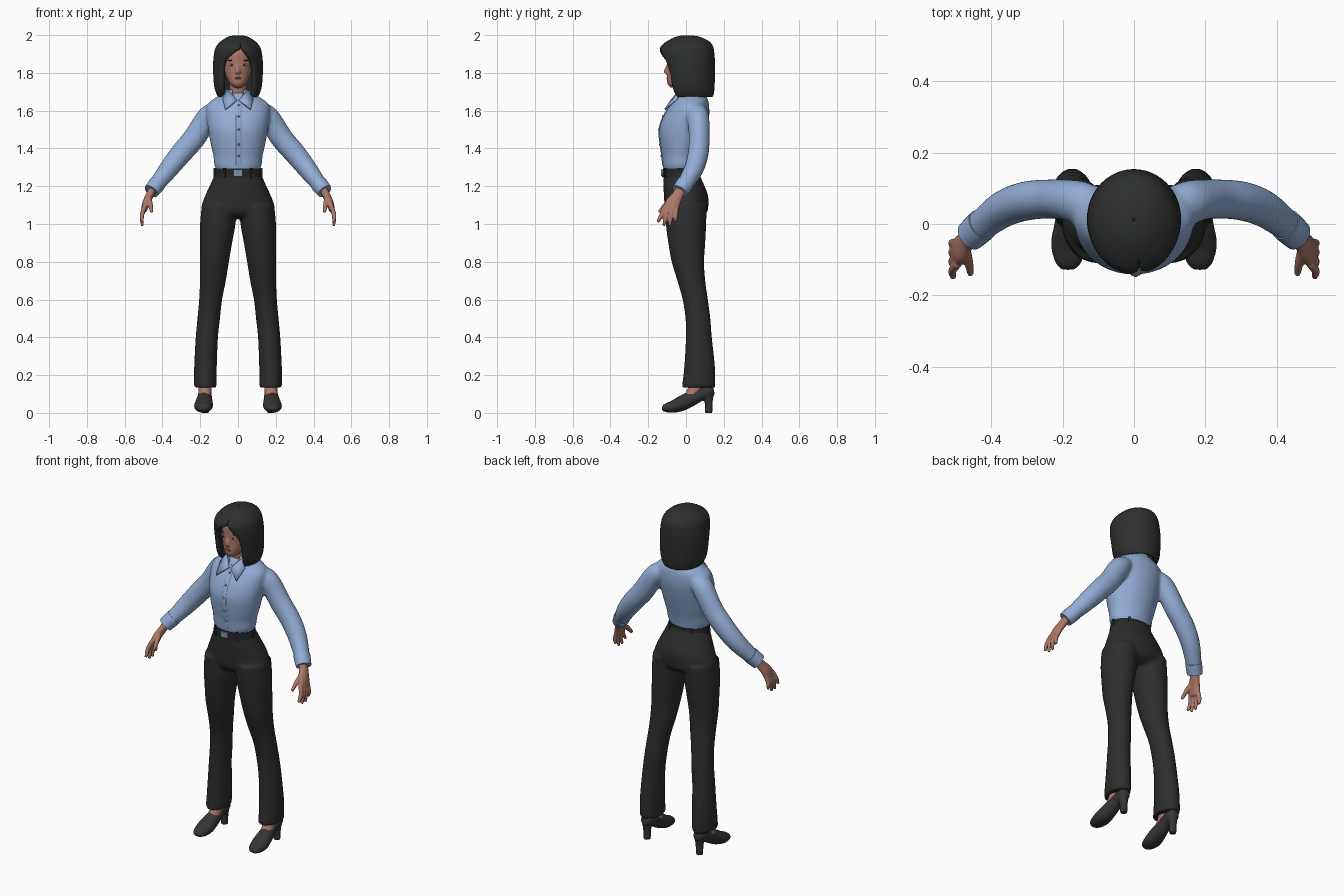
import bpy
import bmesh
import math
from mathutils import Vector, Matrix

if "Cube" in bpy.data.objects:
    bpy.data.objects.remove(bpy.data.objects["Cube"])


def material(name, r, g, b):
    m = bpy.data.materials.new(name)
    m.use_nodes = True
    m.diffuse_color = (r, g, b, 1)
    bsdf = m.node_tree.nodes["Principled BSDF"]
    bsdf.inputs["Base Color"].default_value = (r, g, b, 1)
    bsdf.inputs["Roughness"].default_value = 0.8
    return m


SKIN = material("skin", .42, .19, .14)
SHIRT = material("shirt blue", .29, .42, .67)
CLOTH = material("trouser black", .026, .026, .026)
HAIR = material("hair black", .026, .028, .028)
SHOE = material("shoe black", .035, .035, .035)
BELT = material("belt black", .018, .018, .02)
METAL = material("buckle grey blue", .2, .28, .4)
LIP = material("lip", .33, .12, .1)
WHITE = material("eye white", .55, .52, .5)
IRIS = material("eye brown", .04, .025, .02)


def smooth_rows(rows, steps=4):
    """Catmull-Rom refinement of a list of stations."""
    p = [Vector(r) for r in rows]
    out = []
    for i in range(len(p) - 1):
        a, b, c, d = p[max(i - 1, 0)], p[i], p[i + 1], p[min(i + 2, len(p) - 1)]
        for k in range(steps):
            t = k / steps
            out.append(b + (c - a) * (t / 2) + (a * 2 - b * 5 + c * 4 - d) * (t * t / 2)
                       + (b * 3 - a - c * 3 + d) * (t ** 3 / 2))
    return out + [p[-1]]


def loft(bm, stations, flat=False, ref=(0, 1, 0), mirror=False, n=24):
    """Closed skin through elliptical rings, each (x, y, z, radius_a, radius_b)."""
    rows = smooth_rows(stations)
    rings = []
    for i, s in enumerate(rows):
        t = Vector((0, 0, 1))
        if not flat:
            t = Vector((rows[min(i + 1, len(rows) - 1)] - rows[max(i - 1, 0)])[:3]).normalized()
        u = Vector(ref).cross(t).normalized()
        v = t.cross(u)
        ring = []
        for k in range(n):
            w = math.tau * k / n
            ring.append(bm.verts.new(Vector(s[:3]) + u * s[3] * math.cos(w) + v * s[4] * math.sin(w)))
        rings.append(ring)
    for a, b in zip(rings, rings[1:]):
        for k in range(n):
            bm.faces.new((a[k], a[(k + 1) % n], b[(k + 1) % n], b[k]))
    bm.faces.new(rings[0])
    bm.faces.new(rings[-1])
    if mirror:
        loft(bm, [(-s[0],) + tuple(s[1:]) for s in stations], flat, ref, False, n)


def ball(bm, loc, size, mirror=False):
    for sx in ((1, -1) if mirror else (1,)):
        m = Matrix.Translation((sx * loc[0], loc[1], loc[2])) @ Matrix.Diagonal((*size, 1))
        bmesh.ops.create_uvsphere(bm, u_segments=16, v_segments=10, radius=1, matrix=m)


def box(bm, loc, size, turn=0):
    m = Matrix.Translation(loc) @ Matrix.Rotation(turn, 4, "Z") @ Matrix.Diagonal((*size, 1))
    bmesh.ops.create_cube(bm, size=1, matrix=m)


def finish(name, bm, mat, voxel=0, recalc=True):
    if recalc:
        bmesh.ops.recalc_face_normals(bm, faces=bm.faces)
    me = bpy.data.meshes.new(name)
    bm.to_mesh(me)
    bm.free()
    me.materials.append(mat)
    for p in me.polygons:
        p.use_smooth = True
    me.set_sharp_from_angle(angle=math.radians(50))
    ob = bpy.data.objects.new(name, me)
    bpy.context.collection.objects.link(ob)
    if voxel:
        # fuse overlapping lofts into one soft surface
        r = ob.modifiers.new("fuse", "REMESH")
        r.mode, r.voxel_size, r.use_smooth_shade = "VOXEL", voxel, True
        s = ob.modifiers.new("soften", "SMOOTH")
        s.factor, s.iterations = .5, 4
    return ob


def wrap(name, rows, mat, thick, n=32):
    """Shell open at the front; rows run downward: z, y, rx, ry, gap at -x, gap at +x (degrees)."""
    bm = bmesh.new()
    grid = []
    for z, cy, rx, ry, gn, gp in smooth_rows(rows, 3):
        line = []
        for k in range(n + 1):
            w = math.radians(gp + (360 - gn - gp) * k / n)
            line.append(bm.verts.new((rx * math.sin(w), cy - ry * math.cos(w), z)))
        grid.append(line)
    for a, b in zip(grid, grid[1:]):
        for k in range(n):
            bm.faces.new((a[k], b[k], b[k + 1], a[k + 1]))
    bmesh.ops.remove_doubles(bm, verts=bm.verts, dist=.0005)
    ob = finish(name, bm, mat, recalc=False)
    s = ob.modifiers.new("thickness", "SOLIDIFY")
    s.thickness, s.offset = thick, -1
    ob.modifiers.new("round", "SUBSURF").levels = 1
    return ob


# Trousers: pelvis and two flared legs
bm = bmesh.new()
loft(bm, [(0, 0, 1.03, .14, .07), (0, .003, 1.055, .183, .104), (0, .003, 1.09, .194, .115),
          (0, 0, 1.15, .174, .117), (0, -.015, 1.22, .142, .105), (0, -.03, 1.29, .112, .088)], flat=True, n=40)
loft(bm, [(.174, .067, .135, .06, .089), (.172, .072, .25, .06, .081), (.165, .068, .4, .059, .069),
          (.155, .063, .5, .06, .066), (.145, .049, .6, .061, .067), (.133, .028, .7, .069, .074),
          (.125, .01, .8, .077, .086), (.116, .004, .9, .085, .098), (.107, 0, 1, .094, .107),
          (.1, 0, 1.1, .092, .11)], flat=True, mirror=True, n=32)
finish("trousers", bm, CLOTH, .009)

# Shirt: torso and sleeves
torso = [(0, -.03, 1.27, .105, .085), (0, -.03, 1.31, .125, .092), (0, -.027, 1.36, .13, .1),
         (0, -.023, 1.42, .144, .113), (0, -.015, 1.5, .158, .126), (0, .002, 1.57, .167, .121),
         (0, .02, 1.63, .165, .102), (0, .028, 1.665, .125, .085), (0, .03, 1.695, .075, .062)]
bm = bmesh.new()
loft(bm, torso, flat=True, n=40)
loft(bm, [(.1, .05, 1.605, .045, .05), (.15, .06, 1.575, .058, .06), (.19, .068, 1.52, .06, .057),
          (.235, .07, 1.45, .06, .055), (.3, .065, 1.375, .058, .055), (.36, .045, 1.3, .053, .052),
          (.41, .01, 1.235, .045, .046), (.45, -.025, 1.185, .037, .041)], mirror=True)
finish("shirt", bm, SHIRT, .009)

bm = bmesh.new()
loft(bm, [(.425, -.002, 1.216, .045, .047), (.44, -.016, 1.197, .044, .046),
          (.459, -.033, 1.173, .041, .044)], mirror=True)
finish("cuffs", bm, SHIRT)

bm = bmesh.new()
loft(bm, [(.004, s[1] - s[4], s[2], .014, .004) for s in torso[1:-1]], flat=True, n=12)
finish("placket", bm, SHIRT)

bm = bmesh.new()
for s in torso[2:-2]:
    ball(bm, (.004, s[1] - s[4] - .004, s[2]), (.006, .004, .006))
finish("buttons", bm, METAL)

# Collar: standing band and two pointed flaps
wrap("collar_band", [(1.715, .025, .062, .06, 32, 32), (1.69, .023, .073, .072, 22, 22),
                     (1.66, .02, .085, .085, 8, 8)], SHIRT, .008)
bm = bmesh.new()
for sx in (1, -1):
    pts = [(.004, -.076, 1.652), (.066, -.108, 1.603), (.08, -.045, 1.66), (.05, -.027, 1.708)]
    bm.faces.new([bm.verts.new((sx * x, y, z)) for x, y, z in pts])
flaps = finish("collar_flaps", bm, SHIRT)
flaps.modifiers.new("thickness", "SOLIDIFY").thickness = .008

# Belt with loops and buckle
bm = bmesh.new()
loft(bm, [(0, -.029, 1.25, .127, .097), (0, -.03, 1.293, .118, .093)], flat=True, n=40)
finish("belt", bm, BELT)
bm = bmesh.new()
for deg in (35, 90, 145, 215, 270, 325):
    w = math.radians(deg)
    box(bm, (.124 * math.sin(w), -.03 - .097 * math.cos(w), 1.27), (.012, .01, .055), w)
finish("belt_loops", bm, CLOTH)
bm = bmesh.new()
box(bm, (0, -.127, 1.272), (.045, .01, .034))
finish("buckle", bm, METAL)

# Hands: palm, four fingers and thumb
bm = bmesh.new()
loft(bm, [(.445, -.018, 1.2, .022, .027), (.468, -.045, 1.15, .021, .031), (.487, -.07, 1.11, .02, .04),
          (.498, -.082, 1.07, .015, .041)], mirror=True)
for base, tip, low in ((-.112, -.15, 1.01), (-.091, -.118, .99), (-.07, -.087, .99), (-.051, -.056, 1.012)):
    loft(bm, [(.494, base, 1.095, .012, .012), (.509, (base + tip) / 2, 1.045, .012, .012),
              (.506, tip, low, .008, .008)], mirror=True, n=12)
loft(bm, [(.474, -.065, 1.14, .015, .017), (.463, -.108, 1.1, .013, .014),
          (.458, -.143, 1.062, .008, .009)], mirror=True, n=12)
finish("hands", bm, SKIN, .0045)

# Feet and heeled shoes
bm = bmesh.new()
loft(bm, [(.177, .025, .08, .034, .045), (.175, .045, .12, .034, .04), (.174, .06, .17, .036, .036)],
     flat=True, mirror=True)
finish("feet", bm, SKIN)
bm = bmesh.new()
loft(bm, [(.184, -.127, .019, .01, .02), (.184, -.105, .026, .024, .038), (.183, -.06, .035, .034, .05),
          (.18, -.02, .052, .041, .047), (.177, .03, .076, .04, .04), (.175, .08, .1, .035, .036),
          (.174, .125, .113, .034, .034), (.174, .148, .118, .02, .02)], ref=(1, 0, 0), mirror=True)
loft(bm, [(.174, .12, 0, .021, .02), (.174, .12, .05, .022, .021), (.174, .118, .11, .031, .03)],
     flat=True, mirror=True, n=16)
finish("shoes", bm, SHOE, .006)

# Head, neck and nose
bm = bmesh.new()
loft(bm, [(0, -.058, 1.722, .018, .024), (0, -.048, 1.742, .042, .05), (0, -.028, 1.775, .06, .073),
          (0, -.01, 1.81, .072, .089), (0, -.002, 1.86, .079, .099), (0, .002, 1.91, .077, .1),
          (0, .004, 1.95, .055, .075), (0, .005, 1.965, .02, .03)], flat=True, n=32)
loft(bm, [(0, .03, 1.63, .056, .056), (0, .02, 1.7, .047, .048), (0, .005, 1.79, .046, .05)], flat=True)
loft(bm, [(0, -.09, 1.85, .008, .009), (0, -.101, 1.81, .013, .017), (0, -.097, 1.798, .017, .014),
          (0, -.09, 1.79, .011, .008)], flat=True, n=16)
finish("head", bm, SKIN, .0055)

# Eyes, brows and lips
for name, mat, loc, size in (("eyes", WHITE, (.034, -.087, 1.842), (.014, .006, .007)),
                             ("irises", IRIS, (.034, -.091, 1.842), (.006, .004, .0065)),
                             ("brows", HAIR, (.035, -.088, 1.866), (.018, .005, .003))):
    bm = bmesh.new()
    ball(bm, loc, size, mirror=True)
    finish(name, bm, mat)
bm = bmesh.new()
ball(bm, (0, -.096, 1.774), (.02, .008, .004))
ball(bm, (0, -.095, 1.767), (.017, .008, .004))
finish("lips", bm, LIP)

# Bobbed hair with a parting that opens around the face
wrap("hair", [(2.0, .01, .001, .001, -8, 8), (1.993, .01, .05, .06, -8, 8), (1.965, .01, .095, .117, -8, 8),
              (1.935, .004, .119, .142, -7, 9), (1.9, .005, .128, .146, 14, 20), (1.86, .01, .132, .144, 34, 33),
              (1.8, .016, .132, .138, 40, 40), (1.73, .02, .127, .132, 42, 42), (1.69, .024, .115, .124, 50, 45),
              (1.67, .026, .103, .114, 58, 48)], HAIR, .028)
